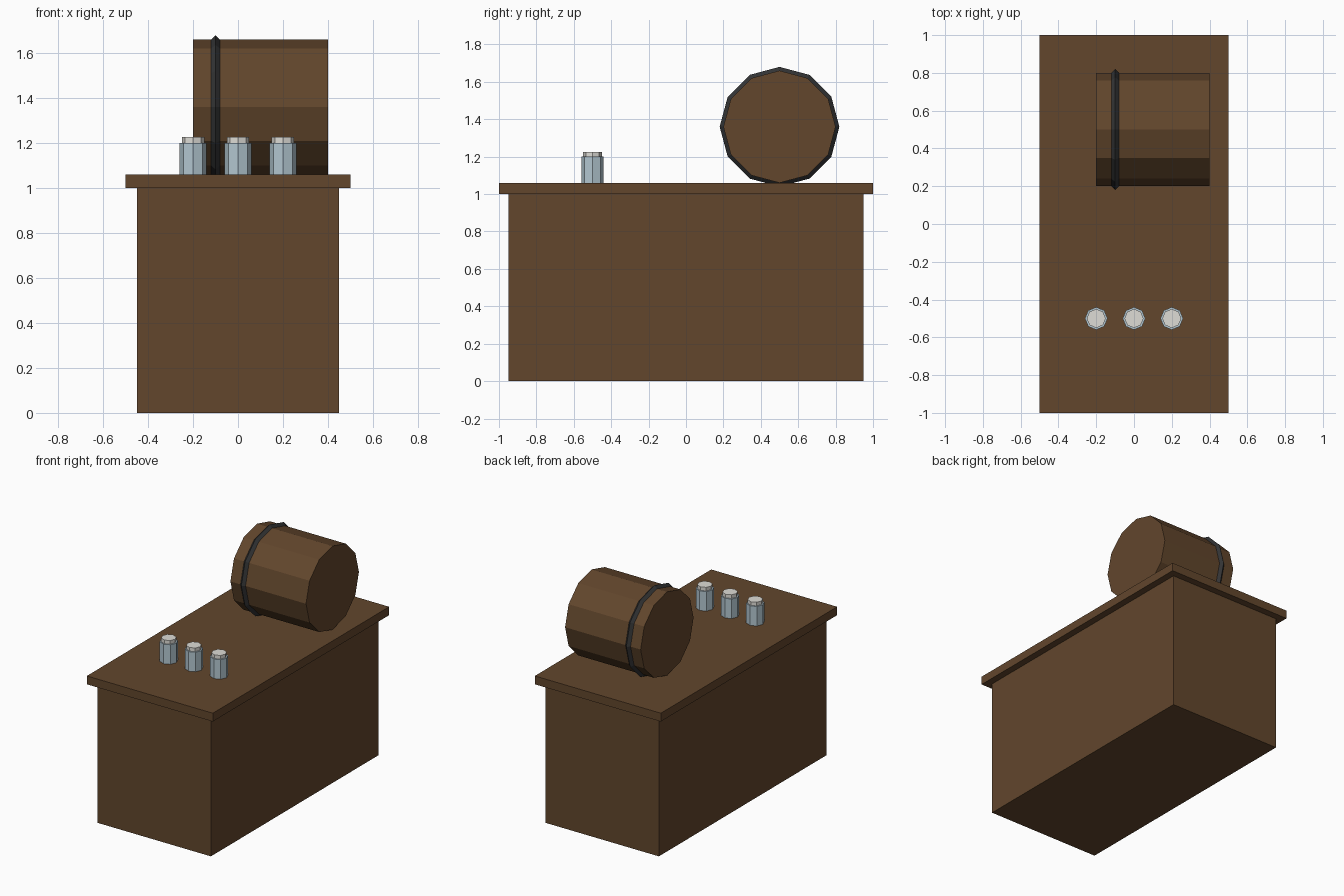
import bpy, math

if "Cube" in bpy.data.objects:
    bpy.data.objects.remove(bpy.data.objects["Cube"])


def material(name, hex_code):
    m = bpy.data.materials.new(name)
    def lin(c):
        c /= 255
        return c / 12.92 if c <= 0.04045 else ((c + 0.055) / 1.055) ** 2.4
    m.diffuse_color = tuple(lin(int(hex_code[i:i + 2], 16)) for i in (0, 2, 4)) + (1,)
    m.use_nodes = True
    m.node_tree.nodes["Principled BSDF"].inputs["Base Color"].default_value = m.diffuse_color
    return m


WOOD = material("dark wood", "62462C")
IRON = material("dark iron", "333435")
GLASS = material("pale blue glass", "B2C6D0")
FOAM = material("off white foam", "DEDCD6")


def finish(name, mat):
    ob = bpy.context.object
    ob.name = name
    ob.data.materials.append(mat)
    return ob


def box(name, sx, sy, z0, z1, mat):
    bpy.ops.mesh.primitive_cube_add(size=1, location=(0, 0, (z0 + z1) / 2))
    ob = finish(name, mat)
    ob.scale = (sx, sy, z1 - z0)
    return ob


def cylinder(name, r, depth, loc, sides, mat, rot=(0, 0, 0)):
    bpy.ops.mesh.primitive_cylinder_add(vertices=sides, radius=r, depth=depth,
                                        location=loc, rotation=rot)
    return finish(name, mat)


# Counter
box("counter_body", 0.9, 1.9, 0, 1.0, WOOD)
box("counter_top", 1.0, 2.0, 1.0, 1.06, WOOD)

# Barrel lying along x, with one iron hoop
SIDEWAYS = (0, math.pi / 2, 0)
cylinder("barrel", 0.3, 0.6, (0.1, 0.5, 1.36), 12, WOOD, SIDEWAYS)
bpy.ops.mesh.primitive_torus_add(major_segments=12, minor_segments=4,
                                 major_radius=0.3, minor_radius=0.02,
                                 location=(-0.1, 0.5, 1.36), rotation=SIDEWAYS)
finish("barrel_hoop", IRON)

# Three mugs with foam
for i, x in enumerate((-0.2, 0, 0.2), 1):
    cylinder(f"mug_{i}", 0.06, 0.14, (x, -0.5, 1.13), 8, GLASS)
    cylinder(f"mug_foam_{i}", 0.05, 0.026, (x, -0.5, 1.213), 8, FOAM)
